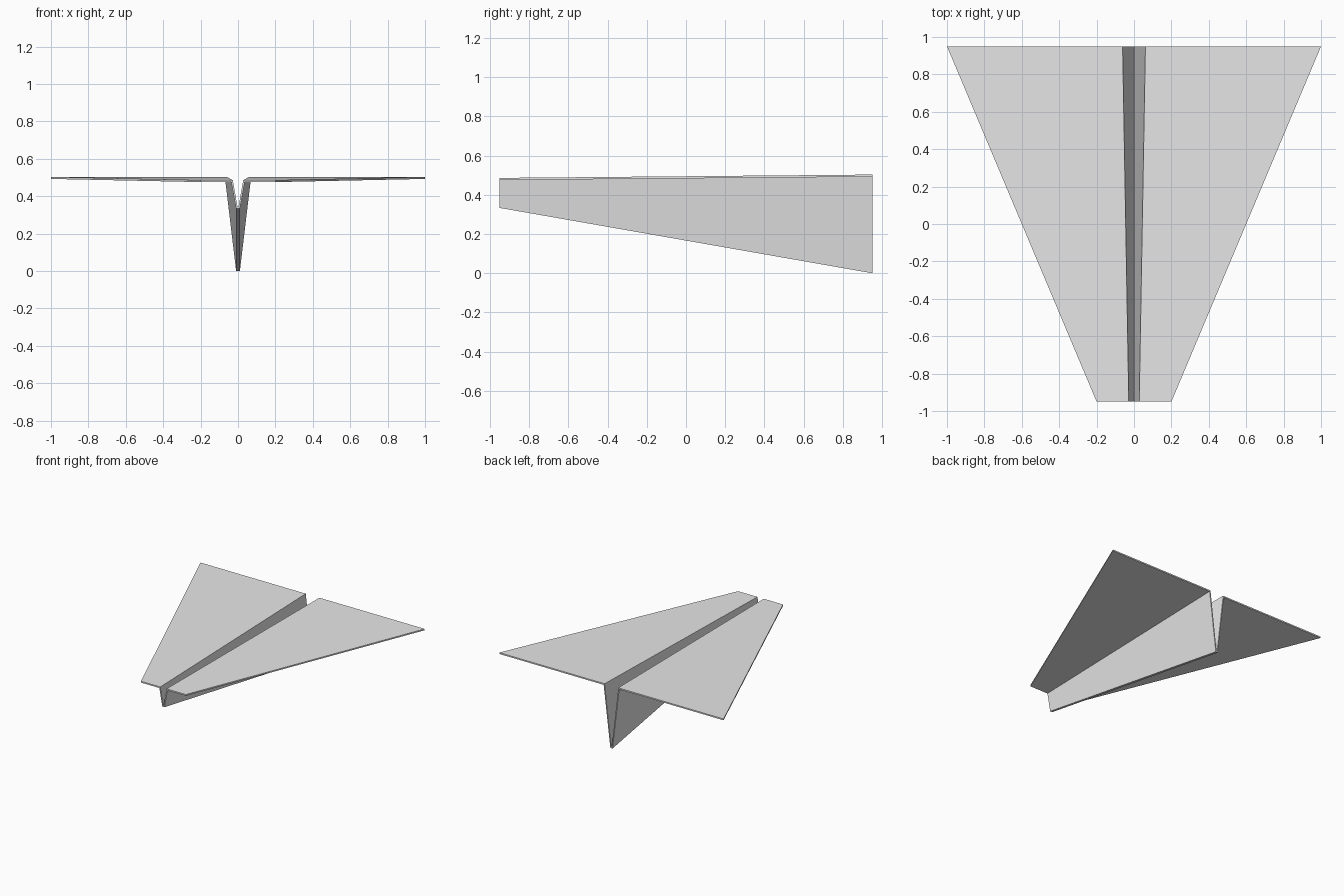
import bpy
import bmesh

cube = bpy.data.objects.get("Cube")
if cube:
    bpy.data.objects.remove(cube, do_unlink=True)

# Paper colour
paper = bpy.data.materials.new("paper_white")
paper.use_nodes = True
colour = (0.8, 0.8, 0.8, 1.0)
paper.diffuse_color = colour
paper.node_tree.nodes["Principled BSDF"].inputs["Base Color"].default_value = colour

LENGTH = 1.9
SHEET = 0.011


def section(y, tip, fold, keel, top):
    """Closed outline of the left half of the folded sheet at one station."""
    low = top - SHEET
    return [
        (0, y, keel), (0.01, y, keel), (fold + 0.008, y, low), (tip, y, low),
        (tip, y, top), (fold, y, top), (0.003, y, keel + SHEET), (0, y, keel + SHEET),
    ]


# Folded sheet: left half lofted from nose to tail
bm = bmesh.new()
nose = [bm.verts.new(p) for p in section(-LENGTH / 2, 0.2, 0.028, 0.333, 0.486)]
tail = [bm.verts.new(p) for p in section(LENGTH / 2, 1.0, 0.061, 0.0, 0.503)]
count = len(nose)
for i in range(count - 1):
    j = i + 1
    bm.faces.new((nose[i], nose[j], tail[j], tail[i]))

# End caps, split into keel wall and wing edge
for ring in (nose, tail):
    for a, b, c, d in ((0, 1, 6, 7), (1, 2, 5, 6), (2, 3, 4, 5)):
        bm.faces.new((ring[a], ring[b], ring[c], ring[d]))

# Mirror to the right half and weld along the keel
half = bm.verts[:] + bm.edges[:] + bm.faces[:]
copy = bmesh.ops.duplicate(bm, geom=half)["geom"]
for v in copy:
    if isinstance(v, bmesh.types.BMVert):
        v.co.x = -v.co.x
bmesh.ops.remove_doubles(bm, verts=bm.verts[:], dist=0.0001)
bmesh.ops.recalc_face_normals(bm, faces=bm.faces[:])

mesh = bpy.data.meshes.new("folded_paper_plane")
bm.to_mesh(mesh)
bm.free()
mesh.materials.append(paper)
plane = bpy.data.objects.new("folded_paper_plane", mesh)
bpy.context.collection.objects.link(plane)
